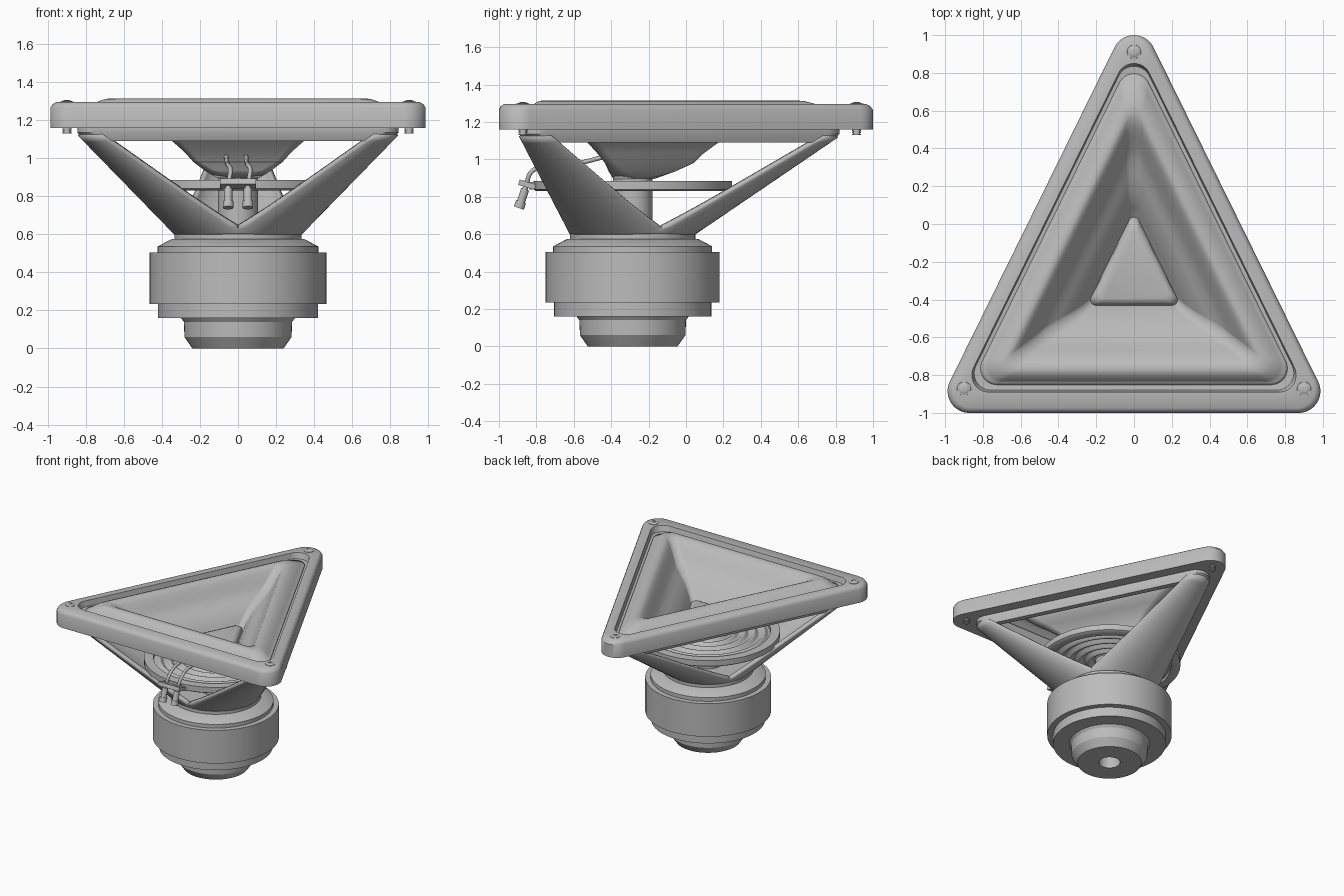
import bpy, bmesh, math
from mathutils import Vector

cube = bpy.data.objects.get("Cube")
if cube:
    bpy.data.objects.remove(cube, do_unlink=True)

GREY = (0.5, 0.5, 0.5, 1)
mat = bpy.data.materials.new("plain grey")
mat.use_nodes = True
mat.diffuse_color = GREY
mat.node_tree.nodes["Principled BSDF"].inputs["Base Color"].default_value = GREY

SLOPE = 2.03                      # steepness of the long triangle sides
TILT = math.atan2(1, SLOPE)
ARCS = [(-math.pi / 2, TILT), (TILT, math.pi - TILT), (math.pi - TILT, 1.5 * math.pi)]
STEPS = 20
CY = -0.285                       # centre line of the round parts


def finish(name, bm, thickness=0, angle=35):
    bmesh.ops.remove_doubles(bm, verts=bm.verts, dist=0.0002)
    bmesh.ops.recalc_face_normals(bm, faces=bm.faces)
    mesh = bpy.data.meshes.new(name)
    bm.to_mesh(mesh)
    bm.free()
    mesh.materials.append(mat)
    ob = bpy.data.objects.new(name, mesh)
    bpy.context.collection.objects.link(ob)
    if thickness:
        mod = ob.modifiers.new("thickness", 'SOLIDIFY')
        mod.thickness = thickness
        mod.offset = 0
    bpy.ops.object.select_all(action='DESELECT')
    ob.select_set(True)
    bpy.context.view_layer.objects.active = ob
    bpy.ops.object.shade_smooth_by_angle(angle=math.radians(angle))
    return ob


def cores(y0, y1, r):
    """Centres of the three rounded corners of a triangle spanning y0..y1."""
    x = (y1 - y0 - 2 * r) / SLOPE
    return [Vector((x, y0 + r, 0)), Vector((0, y1 - r, 0)), Vector((-x, y0 + r, 0))]


def arc(centre, r, z, a, b):
    angles = [a + (b - a) * i / STEPS for i in range(STEPS + 1)]
    return [centre + Vector((r * math.cos(t), r * math.sin(t), z)) for t in angles]


def ring(y0, y1, r, z):
    return [p for c, (a, b) in zip(cores(y0, y1, r), ARCS) for p in arc(c, r, z, a, b)]


def skin(bm, rows, wrap):
    grid = [[bm.verts.new(p) for p in row] for row in rows]
    for low, high in zip(grid, grid[1:]):
        n = len(low)
        for i in range(n if wrap else n - 1):
            j = (i + 1) % n
            bm.faces.new((low[i], low[j], high[j], high[i]))
    return grid


def loft(name, sections, closed=False, caps=False, thickness=0, angle=35):
    bm = bmesh.new()
    rows = [ring(*s) for s in sections]
    grid = skin(bm, rows + rows[:1] if closed else rows, True)
    if caps:
        bm.faces.new(grid[0])
        bm.faces.new(grid[-1])
    return finish(name, bm, thickness, angle)


def turned(name, profile, **kw):
    return loft(name, [(CY - r, CY + r, r, z) for r, z in profile], **kw)


def rod(name, a, b, r1, r2=None, sides=20):
    a, b = Vector(a), Vector(b)
    bm = bmesh.new()
    bmesh.ops.create_cone(bm, cap_ends=True, segments=sides, radius1=r1,
                          radius2=r1 if r2 is None else r2, depth=(b - a).length)
    ob = finish(name, bm)
    ob.location = (a + b) / 2
    ob.rotation_euler = (b - a).to_track_quat('Z', 'Y').to_euler()
    return ob


def box(name, centre, size, rot=(0, 0, 0)):
    bm = bmesh.new()
    bmesh.ops.create_cube(bm, size=1)
    bmesh.ops.scale(bm, vec=size, verts=bm.verts)
    ob = finish(name, bm)
    ob.location, ob.rotation_euler = centre, rot
    return ob


# Triangular mounting frame with a stepped inner lip
loft("mounting_frame", [
    (-1, 1, 0.115, 1.16), (-1, 1, 0.115, 1.265), (-0.99, 0.985, 0.11, 1.285),
    (-0.975, 0.965, 0.1, 1.295), (-0.89, 0.85, 0.09, 1.295), (-0.88, 0.835, 0.09, 1.25),
    (-0.82, 0.75, 0.08, 1.245), (-0.82, 0.75, 0.08, 1.16)], closed=True)

# Rim of the basket below the frame
loft("basket_rim", [
    (-0.89, 0.82, 0.1, 1.165), (-0.89, 0.82, 0.1, 1.135), (-0.87, 0.765, 0.117, 1.09),
    (-0.83, 0.7, 0.09, 1.09), (-0.83, 0.7, 0.09, 1.165)], closed=True)

# Rolled surround flowing into the cone
loft("surround_and_cone", [
    (-0.85, 0.795, 0.085, 1.25), (-0.838, 0.775, 0.08, 1.253), (-0.825, 0.74, 0.075, 1.27),
    (-0.805, 0.68, 0.065, 1.295), (-0.785, 0.63, 0.055, 1.307), (-0.765, 0.59, 0.05, 1.31),
    (-0.74, 0.555, 0.05, 1.303), (-0.71, 0.51, 0.05, 1.28), (-0.675, 0.455, 0.05, 1.24),
    (-0.64, 0.395, 0.05, 1.195), (-0.61, 0.345, 0.05, 1.165), (-0.57, 0.27, 0.045, 1.135),
    (-0.52, 0.165, 0.04, 1.09), (-0.47, 0.09, 0.035, 1.035), (-0.43, 0.04, 0.03, 0.985),
    (-0.41, -0.06, 0.05, 0.94), (-0.385, -0.17, 0.09, 0.9)], thickness=0.01, angle=50)

# Raised cap in the middle of the cone
loft("dust_cap", [
    (-0.435, 0.04, 0.03, 0.98), (-0.425, 0.025, 0.03, 1.015), (-0.412, 0.0, 0.028, 1.03),
    (-0.395, -0.035, 0.025, 1.036)], caps=True, angle=60)

# Three tapering arms between the round base and the triangular rim
bm = bmesh.new()
BOTTOM, TOP = (CY - 0.325, CY + 0.325, 0.325, 0.61), (-0.88, 0.805, 0.095, 1.13)
for k, (a, b) in enumerate(ARCS):
    rows = []
    for s in range(25):
        t = (s / 24) ** 1.5
        y0, y1, r, z = [p + (q - p) * t for p, q in zip(BOTTOM, TOP)]
        c = cores(y0, y1, r)
        row = arc(c[k], r, z, a, b)
        lip = 0.025 + 0.035 * (1 - t) ** 6
        for other, end in ((c[k - 1], 0), (c[(k + 1) % 3], -1)):
            gap = other - c[k]
            edge = row[end] + gap.normalized() * min(lip, gap.length / 2)
            row.insert(0 if end == 0 else len(row), edge)
        rows.append(row)
    skin(bm, rows, False)
finish("basket_arms", bm, 0.03)

# Magnet, plates and bored back cover
turned("magnet_motor", [
    (0.08, 0.4), (0.08, 0), (0.24, 0), (0.282, 0.06), (0.285, 0.14), (0.3, 0.16),
    (0.42, 0.16), (0.42, 0.235), (0.465, 0.235), (0.465, 0.505), (0.425, 0.505),
    (0.425, 0.535), (0.35, 0.575), (0.335, 0.575), (0.335, 0.62)], caps=True, angle=30)

# Voice coil tube
turned("voice_coil", [(0.105, 0.61), (0.105, 0.91)], caps=True)

# Corrugated suspension disc and its outer hoop
waves = [(0.1 + 0.37 * i / 60, 0.865 + 0.014 * math.sin(i / 60 * math.tau * 5)) for i in range(61)]
turned("suspension_disc", waves, angle=60)
turned("suspension_hoop", [(0.46, 0.83), (0.515, 0.83), (0.53, 0.84), (0.53, 0.885), (0.46, 0.885)],
       closed=True)

# Frame screws with crossed slots and threaded ends
for x, y in ((0, 0.912), (0.9, -0.872), (-0.9, -0.872)):
    rod("screw_washer", (x, y, 1.29), (x, y, 1.298), 0.038, 0.036, 28)
    rod("screw_head", (x, y, 1.298), (x, y, 1.304), 0.03, 0.02, 28)
    for turn in (0.4, 0.4 + math.pi / 2):
        box("screw_cross", (x, y, 1.304), (0.03, 0.007, 0.004), (0, 0, turn))
    rod("screw_shank", (x, y, 1.13), (x, y, 1.17), 0.018)
    for i in range(3):
        z = 1.13 + i * 0.011
        rod("screw_thread", (x, y, z), (x, y, z + 0.007), 0.024)

# Terminal bar, plugs and lead wires
box("terminal_bar", (0, -0.85, 0.865), (0.19, 0.09, 0.03), (-0.3, 0, 0))
box("terminal_tab", (0, -0.8, 0.86), (0.12, 0.08, 0.04))
for x in (-0.052, 0.052):
    rod("plug_body", (x, -0.885, 0.765), (x, -0.86, 0.84), 0.022)
    rod("plug_collar", (x, -0.893, 0.74), (x, -0.882, 0.773), 0.028)
    rod("plug_neck", (x, -0.864, 0.83), (x, -0.848, 0.885), 0.015)
    curve = bpy.data.curves.new("lead_wire", 'CURVE')
    curve.dimensions = '3D'
    curve.bevel_depth = 0.012
    curve.bevel_resolution = 3
    curve.resolution_u = 8
    path = [(x, -0.855, 0.86), (x + 0.012, -0.825, 0.935), (x, -0.74, 0.965),
            (x - 0.005, -0.6, 0.975), (x - 0.01, -0.45, 1.01)]
    spline = curve.splines.new('BEZIER')
    spline.bezier_points.add(len(path) - 1)
    for point, co in zip(spline.bezier_points, path):
        point.co = co
        point.handle_left_type = point.handle_right_type = 'AUTO'
    curve.materials.append(mat)
    wire = bpy.data.objects.new("lead_wire", curve)
    bpy.context.collection.objects.link(wire)
